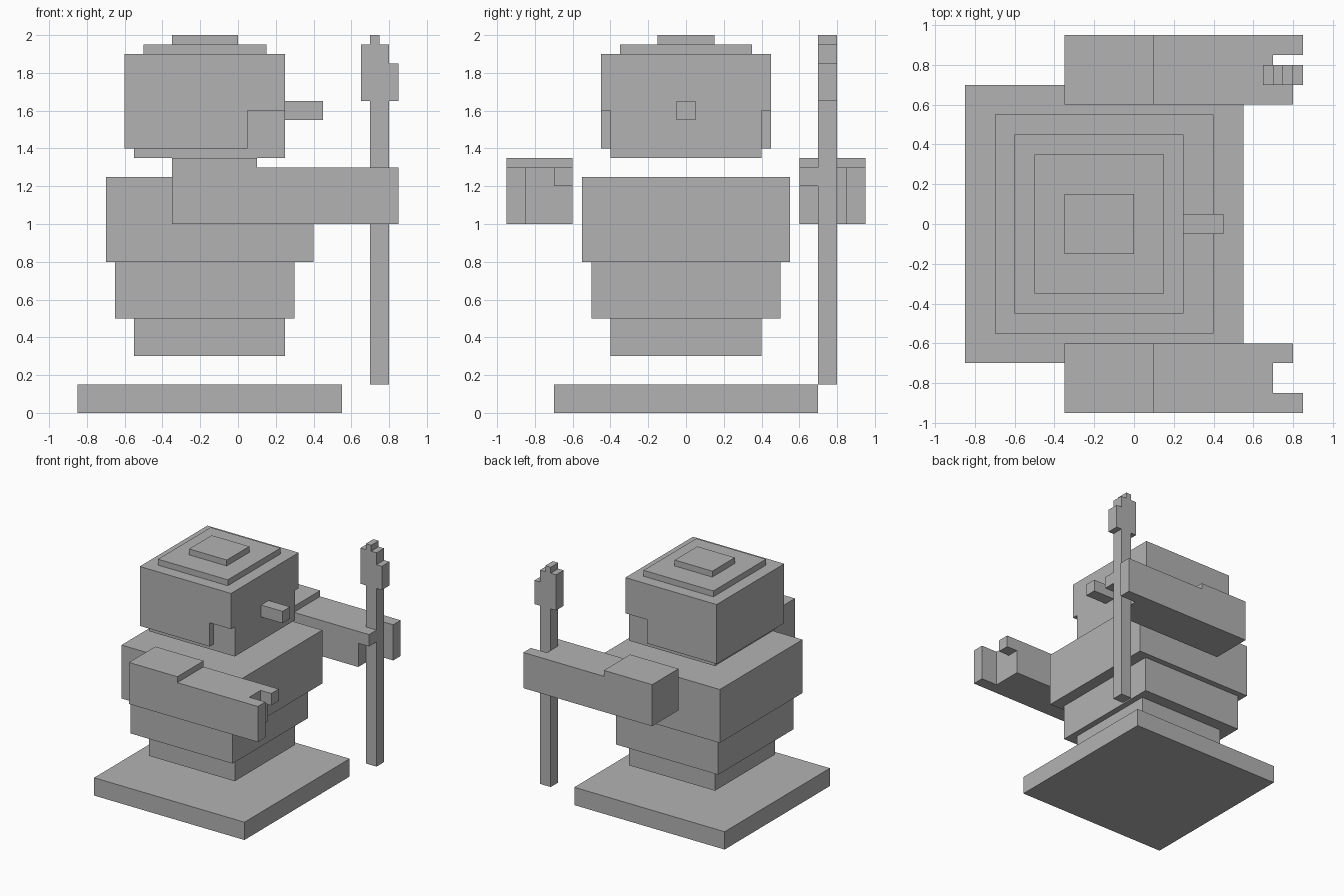
import bpy
import bmesh

default = bpy.data.objects.get("Cube")
if default:
    bpy.data.objects.remove(default)

# Single material
stone = bpy.data.materials.new("stone_grey")
stone.use_nodes = True
GREY = (0.45, 0.45, 0.45, 1)
stone.diffuse_color = GREY
stone.node_tree.nodes["Principled BSDF"].inputs["Base Color"].default_value = GREY


def slab(name, profile, y0, y1):
    """Extrude an (x, z) outline from y0 to y1."""
    bm = bmesh.new()
    face = bm.faces.new([bm.verts.new((x, y0, z)) for x, z in profile])
    extruded = bmesh.ops.extrude_face_region(bm, geom=[face])["geom"]
    verts = [v for v in extruded if isinstance(v, bmesh.types.BMVert)]
    bmesh.ops.translate(bm, verts=verts, vec=(0, y1 - y0, 0))
    bmesh.ops.recalc_face_normals(bm, faces=bm.faces)
    mesh = bpy.data.meshes.new(name)
    bm.to_mesh(mesh)
    bm.free()
    mesh.materials.append(stone)
    obj = bpy.data.objects.new(name, mesh)
    bpy.context.collection.objects.link(obj)
    return obj


def box(name, x0, x1, y0, y1, z0, z1):
    return slab(name, [(x0, z0), (x1, z0), (x1, z1), (x0, z1)], y0, y1)


# Centred blocks: name, x range, half depth, z range
for name, x0, x1, half, z0, z1 in [
    ("base_plate", -0.85, 0.55, 0.7, 0, 0.15),
    ("hips", -0.55, 0.25, 0.4, 0.3, 0.5),
    ("waist", -0.65, 0.3, 0.5, 0.5, 0.8),
    ("chest", -0.7, 0.4, 0.55, 0.8, 1.25),
    ("face", -0.55, 0.25, 0.4, 1.35, 1.6),
    ("nose", 0.25, 0.45, 0.05, 1.55, 1.65),
    ("crown_lower", -0.5, 0.15, 0.35, 1.9, 1.95),
    ("crown_upper", -0.35, 0, 0.15, 1.95, 2),
]:
    box(name, x0, x1, -half, half, z0, z1)

# Head shell, notched beside the face
slab("head_shell", [(-0.6, 1.4), (0.05, 1.4), (0.05, 1.6), (0.25, 1.6),
                    (0.25, 1.9), (-0.6, 1.9)], -0.45, 0.45)

# Arms with a raised shoulder and two gripping fingers
ARM = [(-0.35, 1), (0.7, 1), (0.7, 1.3), (0.1, 1.3), (0.1, 1.35), (-0.35, 1.35)]
for side, s in (("back", 1), ("front", -1)):
    slab(side + "_arm", ARM, s * 0.6, s * 0.95)
    box(side + "_outer_finger", 0.7, 0.85, s * 0.85, s * 0.95, 1, 1.3)
    box(side + "_inner_finger", 0.7, 0.8, s * 0.6, s * 0.7, 1.2, 1.3)

# Staff with a stepped head
slab("staff", [(0.7, 0.15), (0.8, 0.15), (0.8, 1.65), (0.85, 1.65), (0.85, 1.85),
               (0.8, 1.85), (0.8, 1.95), (0.75, 1.95), (0.75, 2), (0.7, 2),
               (0.7, 1.95), (0.65, 1.95), (0.65, 1.65), (0.7, 1.65)], 0.7, 0.8)
